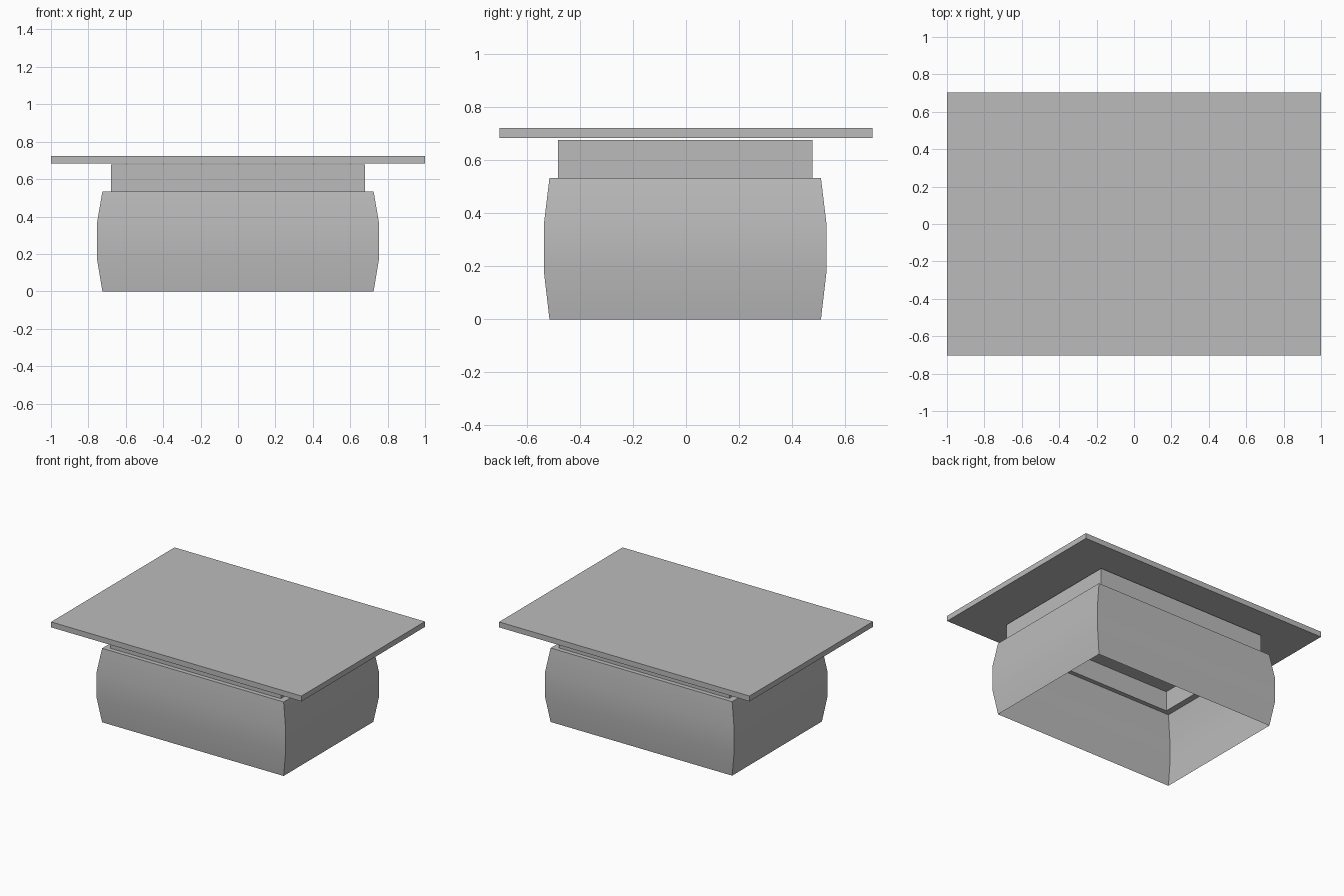
import bpy
import bmesh
import math

cube = bpy.data.objects.get("Cube")
if cube:
    bpy.data.objects.remove(cube, do_unlink=True)

grey = bpy.data.materials.new("plain grey")
grey.use_nodes = True
colour = (0.5, 0.5, 0.5, 1)
grey.diffuse_color = colour
grey.node_tree.nodes["Principled BSDF"].inputs["Base Color"].default_value = colour


def stack_rings(name, rings, cap_bottom, cap_top, y=0.0):
    """Join rectangular rings (half x, half y, z) into a shell."""
    bm = bmesh.new()
    loops = [[bm.verts.new((sx * hx, sy * hy + y, z))
              for sx, sy in ((-1, -1), (1, -1), (1, 1), (-1, 1))]
             for hx, hy, z in rings]
    for low, high in zip(loops, loops[1:]):
        for i in range(4):
            j = (i + 1) % 4
            bm.faces.new((low[i], low[j], high[j], high[i]))
    if cap_bottom:
        bm.faces.new(loops[0][::-1])
    if cap_top:
        bm.faces.new(loops[-1])
    mesh = bpy.data.meshes.new(name)
    bm.to_mesh(mesh)
    bm.free()
    mesh.materials.append(grey)
    obj = bpy.data.objects.new(name, mesh)
    bpy.context.collection.objects.link(obj)
    bpy.ops.object.select_all(action="DESELECT")
    obj.select_set(True)
    bpy.context.view_layer.objects.active = obj
    bpy.ops.object.shade_smooth_by_angle(angle=math.radians(30))
    return obj


# Hollow bulging body with an open bottom, a narrow ledge and a raised neck
stack_rings("body_and_neck", [
    (0.725, 0.512, 0),
    (0.755, 0.533, 0.18),
    (0.755, 0.533, 0.36),
    (0.725, 0.512, 0.534),
    (0.68, 0.48, 0.534),
    (0.68, 0.48, 0.677),
], cap_bottom=False, cap_top=True, y=-0.003)

# Wide flat slab hovering just above the neck
stack_rings("top_slab", [
    (1, 0.704, 0.684),
    (1, 0.704, 0.723),
], cap_bottom=True, cap_top=True)
